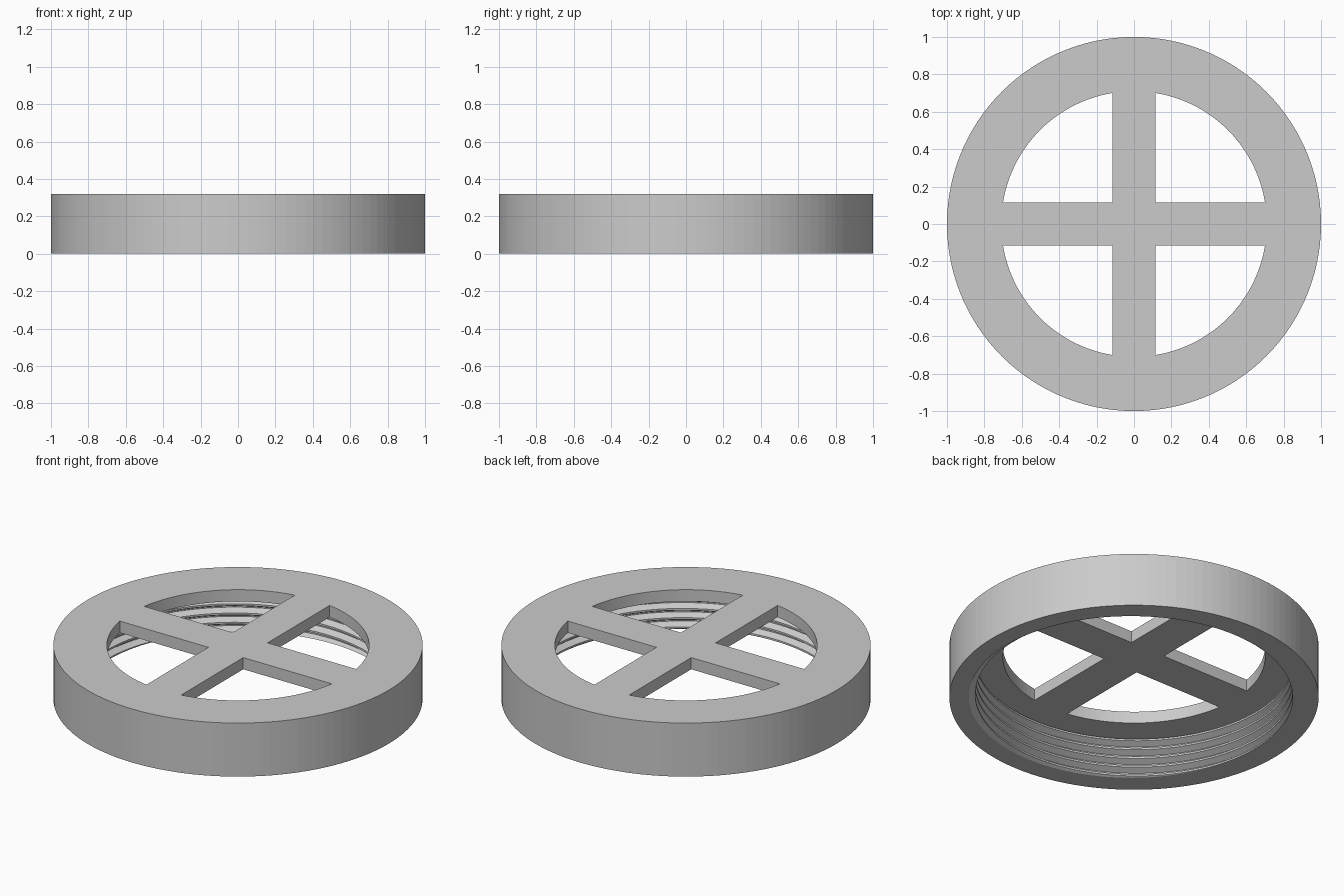
import bpy, bmesh
from math import sin, cos, pi, acos, asin

cube = bpy.data.objects.get("Cube")
if cube:
    bpy.data.objects.remove(cube)

HEIGHT, CEILING = 0.32, 0.25        # total height, underside of the spoked plate
OUTER, WINDOW, HALF_BAR = 1.0, 0.71, 0.115
ROOT, CREST, PITCH = 0.895, 0.86, 0.055
SEGMENTS = 120

bm = bmesh.new()


def add_loop(points, z):
    """Closed loop of edges at one height."""
    verts = [bm.verts.new((x, y, z)) for x, y in points]
    return [bm.edges.new((v, verts[i - 1])) for i, v in enumerate(verts)]


def circle(radius):
    return [(radius * cos(2 * pi * i / SEGMENTS), radius * sin(2 * pi * i / SEGMENTS))
            for i in range(SEGMENTS)]


def quarter_window(quadrant, steps=26):
    """Quarter disc between two spokes, with a square inner corner."""
    start, end = asin(HALF_BAR / WINDOW), acos(HALF_BAR / WINDOW)
    angles = [start + (end - start) * i / steps for i in range(steps + 1)]
    pts = [(HALF_BAR, HALF_BAR)] + [(WINDOW * cos(a), WINDOW * sin(a)) for a in angles]
    c, s = round(cos(quadrant * pi / 2)), round(sin(quadrant * pi / 2))
    return [(x * c - y * s, x * s + y * c) for x, y in pts]


# Internal screw thread: one-pitch profile swept along a helix
profile = [(ROOT, 0), (ROOT, 0.12), (CREST, 0.46), (CREST, 0.66), (ROOT, 1)]
turns = int(CEILING / PITCH) + 4
rows = []
for j in range(turns * SEGMENTS + 1):
    a = 2 * pi * j / SEGMENTS
    base = PITCH * (j / SEGMENTS - 2)
    rows.append([bm.verts.new((r * cos(a), r * sin(a), base + t * PITCH)) for r, t in profile])
for low, high in zip(rows, rows[1:]):
    for k in range(len(profile) - 1):
        bm.faces.new((low[k], high[k], high[k + 1], low[k + 1]))
bmesh.ops.remove_doubles(bm, verts=bm.verts, dist=1e-5)

# Trim the thread flat at the open end and under the plate
for z, direction in ((0, -1), (CEILING, 1)):
    bmesh.ops.bisect_plane(bm, geom=bm.verts[:] + bm.edges[:] + bm.faces[:], dist=1e-6,
                           plane_co=(0, 0, z), plane_no=(0, 0, direction), clear_outer=True)
bmesh.ops.remove_doubles(bm, verts=bm.verts, dist=1e-5)
rim = [e for e in bm.edges if e.is_boundary]
thread_bottom = [e for e in rim if all(abs(v.co.z) < 1e-4 for v in e.verts)]
thread_top = [e for e in rim if all(abs(v.co.z - CEILING) < 1e-4 for v in e.verts)]

# Outer wall and window walls
outer_bottom, outer_top = add_loop(circle(OUTER), 0), add_loop(circle(OUTER), HEIGHT)
bmesh.ops.bridge_loops(bm, edges=outer_bottom + outer_top)
window_low, window_high = [], []
for q in range(4):
    low = add_loop(quarter_window(q), CEILING)
    high = add_loop(quarter_window(q), HEIGHT)
    bmesh.ops.bridge_loops(bm, edges=low + high)
    window_low += low
    window_high += high

# Flat faces: top of the plate, its underside, and the open-end rim
for edges in (outer_top + window_high, thread_top + window_low, outer_bottom + thread_bottom):
    bmesh.ops.triangle_fill(bm, edges=edges, use_beauty=True, normal=(0, 0, 1))
bmesh.ops.recalc_face_normals(bm, faces=bm.faces)

mesh = bpy.data.meshes.new("threaded_spoked_cap")
bm.to_mesh(mesh)
bm.free()
cap = bpy.data.objects.new("threaded_spoked_cap", mesh)
bpy.context.collection.objects.link(cap)

# Single grey material
grey = bpy.data.materials.new("light_grey")
grey.use_nodes = True
colour = (0.6, 0.6, 0.6, 1)
grey.diffuse_color = colour
grey.node_tree.nodes["Principled BSDF"].inputs["Base Color"].default_value = colour
mesh.materials.append(grey)
